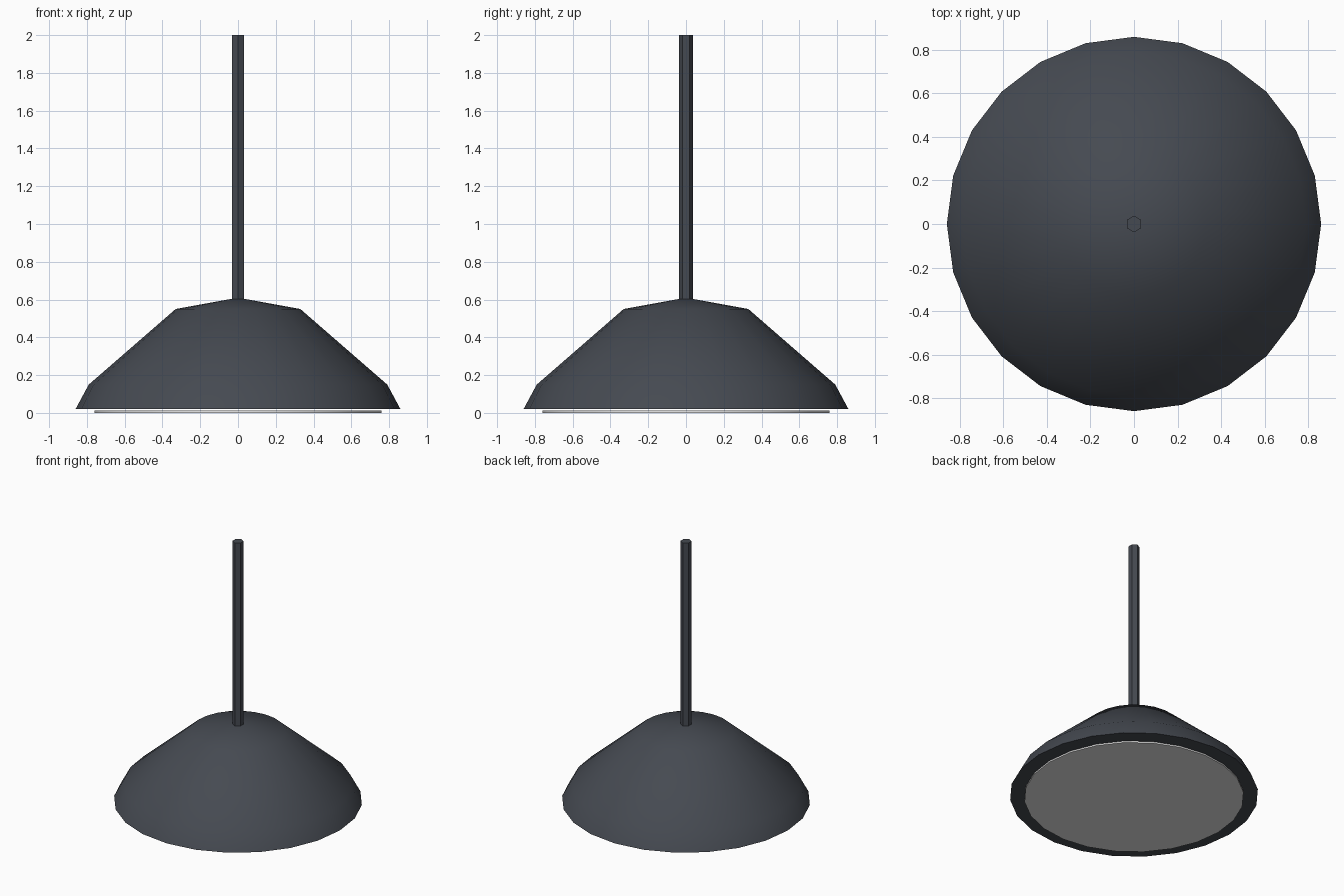
import bpy, bmesh
from math import cos, sin, pi, radians

cube = bpy.data.objects.get("Cube")
if cube:
    bpy.data.objects.remove(cube, do_unlink=True)


def material(name, rgb):
    mat = bpy.data.materials.new(name)
    mat.use_nodes = True
    mat.diffuse_color = (*rgb, 1)
    mat.node_tree.nodes["Principled BSDF"].inputs["Base Color"].default_value = (*rgb, 1)
    return mat


def lathe(name, profile, sides, mat, turn=0.0):
    """Spin (radius, height) points, bottom to top; zero radius makes a tip, open ends are capped."""
    bm = bmesh.new()
    rings = []
    for r, z in profile:
        count = sides if r else 1
        rings.append([bm.verts.new((r * cos(turn + 2 * pi * i / sides),
                                    r * sin(turn + 2 * pi * i / sides), z))
                      for i in range(count)])
    for low, high in zip(rings, rings[1:]):
        for i in range(sides):
            j = (i + 1) % sides
            if len(high) == 1:
                bm.faces.new((low[i], low[j], high[0]))
            else:
                bm.faces.new((low[i], low[j], high[j], high[i]))
    bm.faces.new(rings[0][::-1])
    if len(rings[-1]) > 1:
        bm.faces.new(rings[-1])
    mesh = bpy.data.meshes.new(name)
    bm.to_mesh(mesh)
    bm.free()
    mesh.materials.append(mat)
    obj = bpy.data.objects.new(name, mesh)
    bpy.context.collection.objects.link(obj)
    bpy.ops.object.select_all(action='DESELECT')
    obj.select_set(True)
    bpy.context.view_layer.objects.active = obj
    bpy.ops.object.shade_smooth_by_angle(angle=radians(40))
    return obj


charcoal = material("charcoal", (0.06, 0.068, 0.083))
pale = material("pale diffuser", (0.8, 0.8, 0.8))

# Faceted shade with a closed underside
lathe("lamp_shade", [(0.86, 0.02), (0.79, 0.15), (0.33, 0.55), (0, 0.61)], 24, charcoal)
# Thin light panel under the shade
lathe("light_panel", [(0.76, 0), (0.76, 0.012)], 24, pale)
# Six-sided hanging rod
lathe("hanging_rod", [(0.038, 0.58), (0.038, 2)], 6, charcoal, pi / 2)
